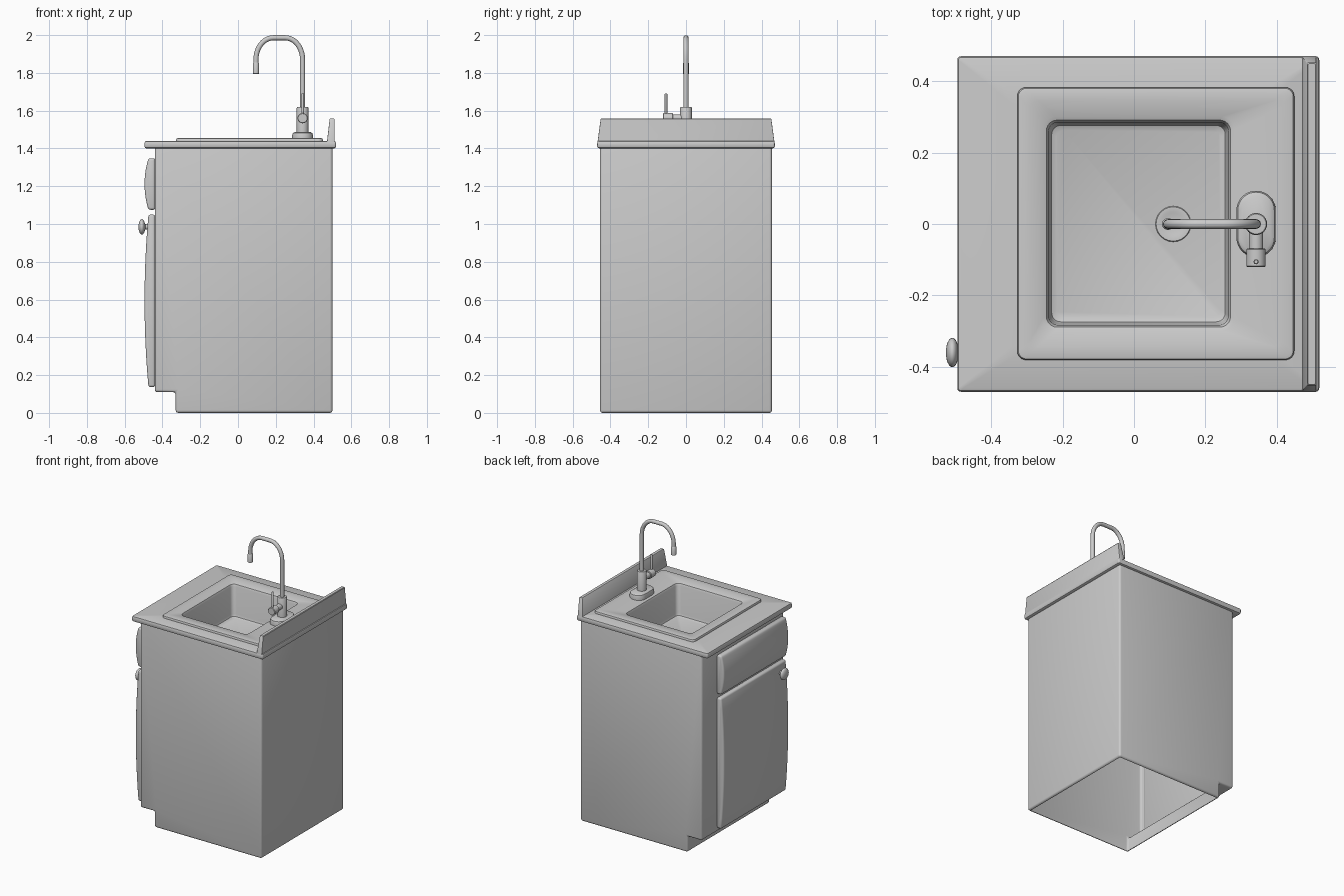
import bpy, bmesh
from math import sin, cos, pi, radians
from mathutils import Matrix, Vector

if "Cube" in bpy.data.objects:
    bpy.data.objects.remove(bpy.data.objects["Cube"])


def finish(bm, name, angle=35):
    bmesh.ops.recalc_face_normals(bm, faces=bm.faces[:])
    me = bpy.data.meshes.new(name)
    bm.to_mesh(me)
    bm.free()
    ob = bpy.data.objects.new(name, me)
    bpy.context.collection.objects.link(ob)
    bpy.ops.object.select_all(action='DESELECT')
    ob.select_set(True)
    bpy.context.view_layer.objects.active = ob
    bpy.ops.object.shade_smooth_by_angle(angle=radians(angle))
    return ob


def rounded_loop(cx, cy, hx, hy, r, z, n=6):
    """Rounded rectangle in plan at height z."""
    pts = []
    for k, (sx, sy) in enumerate(((1, 1), (-1, 1), (-1, -1), (1, -1))):
        for i in range(n + 1):
            a = (k + i / n) * pi / 2
            pts.append((cx + sx * (hx - r) + r * cos(a), cy + sy * (hy - r) + r * sin(a), z))
    return pts


def loft(name, loops, cap_start=False, cap_end=False, ring=False):
    bm = bmesh.new()
    rows = [[bm.verts.new(p) for p in loop] for loop in loops]
    pairs = list(zip(rows, rows[1:])) + ([(rows[-1], rows[0])] if ring else [])
    for a, b in pairs:
        for i in range(len(a)):
            j = (i + 1) % len(a)
            bm.faces.new((a[i], a[j], b[j], b[i]))
    if cap_start:
        bm.faces.new(rows[0])
    if cap_end:
        bm.faces.new(rows[-1])
    return finish(bm, name)


def extrude_profile(name, xz, y0, y1, bevel, open_ends=False):
    """Side profile (x, z) extruded along y, with all sharp edges rounded."""
    bm = bmesh.new()
    f = bm.faces.new([bm.verts.new((x, y0, z)) for x, z in xz])
    ret = bmesh.ops.extrude_face_region(bm, geom=[f])
    bmesh.ops.translate(bm, vec=(0, y1 - y0, 0),
                        verts=[v for v in ret['geom'] if isinstance(v, bmesh.types.BMVert)])
    bmesh.ops.recalc_face_normals(bm, faces=bm.faces[:])
    sharp = [e for e in bm.edges if e.calc_face_angle(0) > 0.6]
    bmesh.ops.bevel(bm, geom=sharp, offset=bevel, segments=3, profile=0.5, affect='EDGES')
    if open_ends:
        zs = [v.co.z for v in bm.verts]
        lo, hi = min(zs) + 1e-4, max(zs) - 1e-4
        gone = [f for f in bm.faces if all(v.co.z < lo for v in f.verts)
                or all(v.co.z > hi for v in f.verts)]
        bmesh.ops.delete(bm, geom=gone, context='FACES')
    return finish(bm, name)


def turned(name, rings, start, axis, n=24):
    """Lathe: rings of (radius, distance) along an axis."""
    rot = Vector((0, 0, 1)).rotation_difference(Vector(axis)).to_matrix().to_4x4()
    m = Matrix.Translation(start) @ rot
    loops = [[m @ Vector((r * cos(2 * pi * i / n), r * sin(2 * pi * i / n), d)) for i in range(n)]
             for r, d in rings]
    return loft(name, loops, True, True)


# Cabinet shell with toe kick, open at the bottom and under the counter
extrude_profile("cabinet_body", [(-0.44, 0.11), (-0.33, 0.11), (-0.33, 0), (0.5, 0),
                                 (0.5, 1.41), (-0.44, 1.41)], -0.455, 0.455, 0.014, True)

# Bowed door and drawer front
for name, z0, z1 in (("door", 0.137, 1.05), ("drawer_front", 1.075, 1.348)):
    prof = [(-0.438, z1), (-0.438, z0)]
    for i in range(13):
        t = i / 12
        prof.append((-0.474 - 0.021 * (1 - (2 * t - 1) ** 2), z0 + (z1 - z0) * t))
    extrude_profile(name, prof, -0.43, 0.29, 0.012)

# Door knob
knob = [(0.015, 0), (0.015, 0.012)]
knob += [(max(0.002, 0.041 * cos(a)), 0.03 + 0.018 * sin(a))
         for a in [radians(-60 + 15 * i) for i in range(11)]]
turned("door_knob", knob, (-0.479, -0.36, 0.985), (-1, 0, 0))

# Countertop ring around the basin
C = (0.012, 0)
loft("countertop", [rounded_loop(*C, 0.497, 0.46, 0.006, 1.40),
                    rounded_loop(*C, 0.504, 0.467, 0.008, 1.404),
                    rounded_loop(*C, 0.507, 0.47, 0.01, 1.412),
                    rounded_loop(*C, 0.507, 0.47, 0.01, 1.428),
                    rounded_loop(*C, 0.504, 0.467, 0.008, 1.437),
                    rounded_loop(*C, 0.497, 0.46, 0.006, 1.44),
                    rounded_loop(*C, 0.28, 0.31, 0.03, 1.44),
                    rounded_loop(*C, 0.28, 0.31, 0.03, 1.40)], ring=True)

# Tapered backsplash
loft("backsplash", [rounded_loop(0.491, 0, 0.020, 0.468, 0.003, 1.435, 2),
                    rounded_loop(0.498, 0, 0.013, 0.452, 0.003, 1.555, 2),
                    rounded_loop(0.498, 0, 0.010, 0.449, 0.002, 1.559, 2)], True, True)

# Drop-in sink: raised rim, dished deck and basin
R, B = (0.061, 0.001), (0.0125, 0.001)
loft("sink", [rounded_loop(*R, 0.388, 0.382, 0.025, 1.438),
              rounded_loop(*R, 0.388, 0.382, 0.025, 1.447),
              rounded_loop(*R, 0.385, 0.379, 0.023, 1.453),
              rounded_loop(*R, 0.378, 0.372, 0.02, 1.455),
              rounded_loop(*R, 0.350, 0.344, 0.02, 1.455),
              rounded_loop(*B, 0.268, 0.300, 0.035, 1.447),
              rounded_loop(*B, 0.258, 0.290, 0.03, 1.443),
              rounded_loop(*B, 0.252, 0.284, 0.027, 1.430),
              rounded_loop(*B, 0.248, 0.280, 0.027, 1.240),
              rounded_loop(*B, 0.243, 0.275, 0.025, 1.226),
              rounded_loop(*B, 0.230, 0.262, 0.02, 1.220)], cap_end=True)
turned("drain", [(0.05, 0), (0.048, 0.003), (0.036, 0.003), (0.03, 0.001)],
       (0.11, 0, 1.22), (0, 0, 1))

# Faucet base plate and column
FX = 0.342
loft("faucet_base", [rounded_loop(FX, 0, 0.055, 0.093, 0.0545, 1.445, 8),
                     rounded_loop(FX, 0, 0.055, 0.093, 0.0545, 1.470, 8),
                     rounded_loop(FX, 0, 0.051, 0.089, 0.0505, 1.481, 8),
                     rounded_loop(FX, 0, 0.042, 0.080, 0.0415, 1.487, 8)], True, True)
turned("faucet_column", [(0.031, 0), (0.031, 0.135), (0.028, 0.14), (0.016, 0.14)],
       (FX, 0, 1.48), (0, 0, 1))

# Side handle with lever
turned("handle_neck", [(0.02, 0), (0.02, 0.075)], (FX, 0, 1.56), (0, -1, 0))
turned("handle_hub", [(0.024, 0), (0.027, 0.003), (0.027, 0.05), (0.024, 0.053)],
       (FX, -0.068, 1.56), (0, -1, 0))
turned("handle_lever", [(0.007, 0), (0.007, 0.118), (0.005, 0.122)],
       (FX, -0.106, 1.57), (0, 0, 1), 12)

# Gooseneck spout
path = [(FX, 1.61)]
path += [(0.25 + 0.092 * cos(a), 1.87 + 0.116 * sin(a)) for a in [pi / 20 * i for i in range(11)]]
path += [(0.187 + 0.092 * cos(a), 1.87 + 0.116 * sin(a))
         for a in [pi / 2 + pi / 20 * i for i in range(11)]]
path += [(0.095, 1.80)]
loops = []
for i, (x, z) in enumerate(path):
    p, q = path[max(0, i - 1)], path[min(len(path) - 1, i + 1)]
    t = Vector((q[0] - p[0], 0, q[1] - p[1])).normalized()
    side = Vector((-t.z, 0, t.x))
    loops.append([Vector((x, 0, z)) + 0.0135 * (side * cos(k * pi / 8) + Vector((0, 1, 0)) * sin(k * pi / 8))
                  for k in range(16)])
loft("spout", loops, True, True)
turned("spout_tip", [(0.014, 0), (0.0165, 0.001), (0.0165, 0.055), (0.013, 0.06)],
       (0.095, 0, 1.795), (0, 0, 1))
